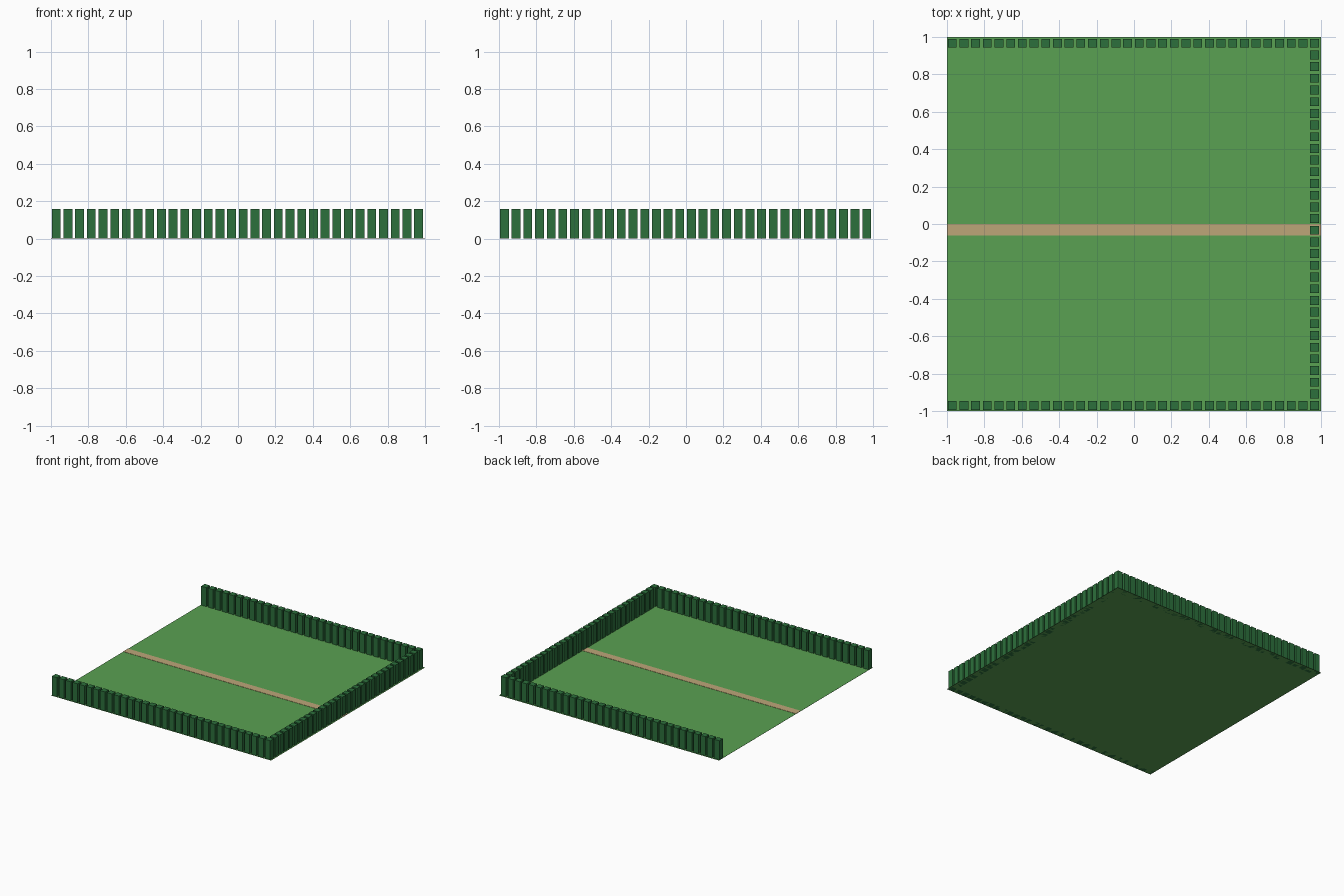
import bpy, bmesh

if "Cube" in bpy.data.objects:
    bpy.data.objects.remove(bpy.data.objects["Cube"])

CELL = 2 / 32      # the field is a grid of 32 x 32 cells
BLOCK = 0.047      # hedge block width
HEIGHT = 0.157     # hedge height


def material(name, rgb):
    lin = [c / 12.92 if c <= 0.04045 else ((c + 0.055) / 1.055) ** 2.4
           for c in (v / 255 for v in rgb)]
    m = bpy.data.materials.new(name)
    m.diffuse_color = (*lin, 1)
    m.use_nodes = True
    m.node_tree.nodes["Principled BSDF"].inputs["Base Color"].default_value = m.diffuse_color
    return m


def add_box(bm, lo, hi):
    verts = bmesh.ops.create_cube(bm, size=1)["verts"]
    for v in verts:
        for i in range(3):
            v.co[i] = lo[i] if v.co[i] < 0 else hi[i]


def boxes(name, spans, mat):
    bm = bmesh.new()
    for lo, hi in spans:
        add_box(bm, lo, hi)
    me = bpy.data.meshes.new(name)
    bm.to_mesh(me)
    bm.free()
    me.materials.append(mat)
    ob = bpy.data.objects.new(name, me)
    bpy.context.collection.objects.link(ob)
    return ob


def block(i, j):
    # one hedge block standing in cell (i, j)
    x = -1 + i * CELL + 0.0045
    y = -1 + j * CELL + 0.0055
    return (x, y, 0), (x + BLOCK, y + BLOCK, HEIGHT)


grass = material("grass green", (90, 161, 82))
sand = material("sandy path", (190, 166, 121))
leaf = material("hedge green", (44, 112, 60))

# lawn and the one-cell-wide path lying on it
boxes("lawn", [((-1, -1, 0), (1, 1, 0.001))], grass)
boxes("path", [((-1, -CELL, 0.001), (1, 0, 0.003))], sand)

# hedges on three sides, the left side is open
boxes("front_hedge", [block(i, 0) for i in range(32)], leaf)
boxes("back_hedge", [block(i, 31) for i in range(32)], leaf)
boxes("right_hedge", [block(31, j) for j in range(1, 31)], leaf)
